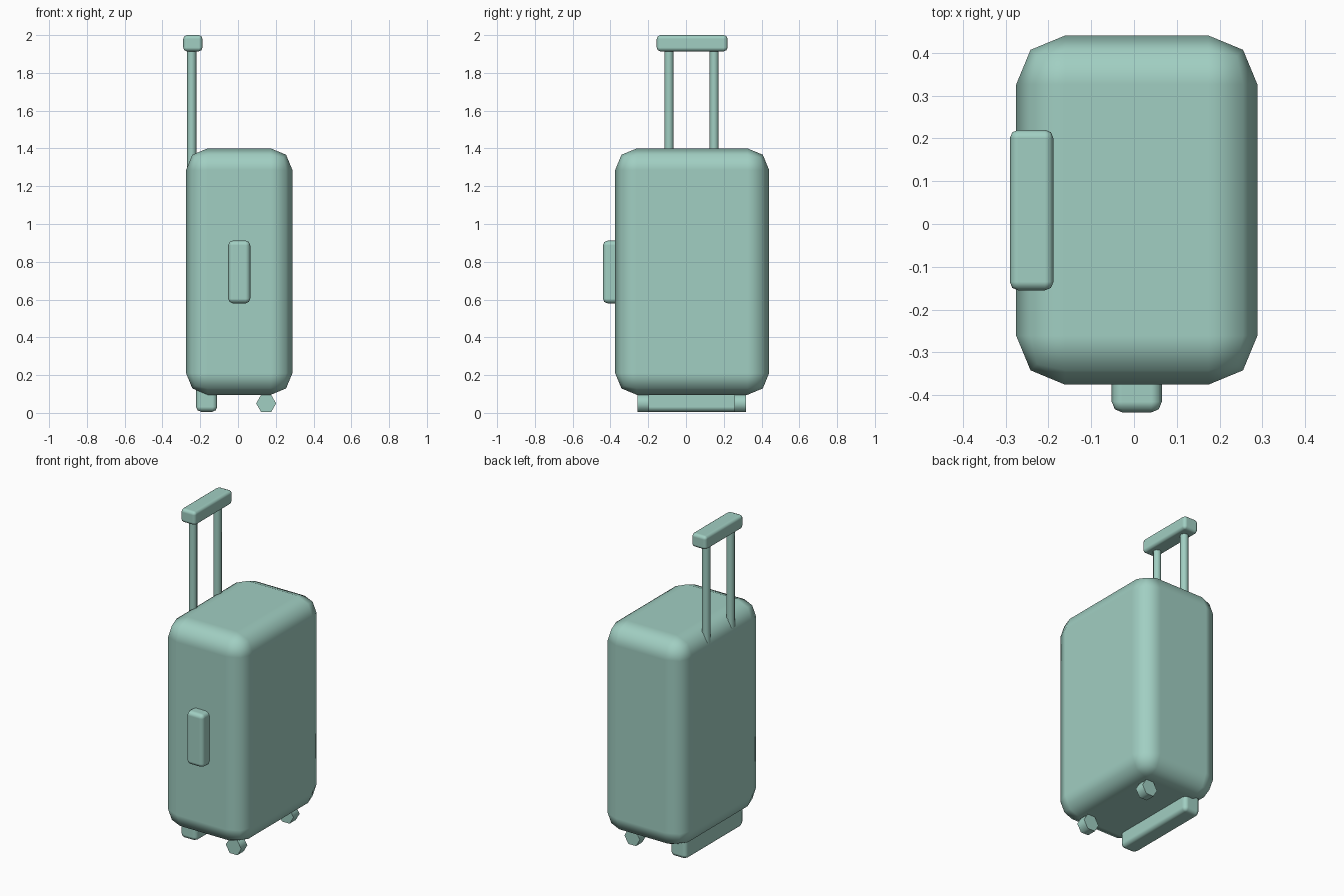
import bpy, math

if "Cube" in bpy.data.objects:
    bpy.data.objects.remove(bpy.data.objects["Cube"])

# one grey-green colour for the whole model
green = bpy.data.materials.new("grey_green")
green.diffuse_color = (0.355, 0.62, 0.54, 1)
green.use_nodes = True
green.node_tree.nodes["Principled BSDF"].inputs["Base Color"].default_value = green.diffuse_color


def rounded_box(name, lo, hi, bevel):
    """Box between two corners with a two-step rounded edge and flat-looking sides."""
    bpy.ops.mesh.primitive_cube_add(size=1, location=[(a + b) / 2 for a, b in zip(lo, hi)])
    ob = bpy.context.object
    ob.name = name
    ob.scale = [b - a for a, b in zip(lo, hi)]
    bpy.ops.object.transform_apply(location=False, rotation=False, scale=True)
    bpy.ops.object.shade_smooth()
    mod = ob.modifiers.new("round", 'BEVEL')
    mod.width = bevel
    mod.segments = 2
    mod.harden_normals = True
    ob.data.materials.append(green)
    return ob


def cylinder(name, sides, radius, depth, loc, rot=(0, 0, 0)):
    bpy.ops.mesh.primitive_cylinder_add(vertices=sides, radius=radius, depth=depth,
                                        location=loc, rotation=rot)
    ob = bpy.context.object
    ob.name = name
    ob.data.materials.append(green)
    bpy.ops.object.shade_smooth_by_angle(angle=math.radians(65))
    return ob


# suitcase shell
rounded_box("case_body", (-0.275, -0.375, 0.096), (0.288, 0.44, 1.4), 0.114)

# carry handle on the narrow front side
rounded_box("side_handle", (-0.052, -0.44, 0.58), (0.065, -0.30, 0.912), 0.025)

# support foot under the back edge
rounded_box("foot_bar", (-0.222, -0.255, 0.006), (-0.110, 0.317, 0.16), 0.026)

# telescopic handle: grip and two poles
rounded_box("pull_grip", (-0.29, -0.155, 1.914), (-0.188, 0.22, 2.0), 0.02)
for i, y in enumerate((-0.09, 0.149)):
    cylinder(f"handle_pole_{i + 1}", 8, 0.024, 0.75, (-0.245, y, 1.575))

# hexagonal wheels, axle along y, a flat side resting on the ground
for i, y in enumerate((-0.227, 0.287)):
    cylinder(f"wheel_{i + 1}", 6, 0.053, 0.06, (0.149, y, 0.05),
             (math.radians(90), math.radians(30), 0))
